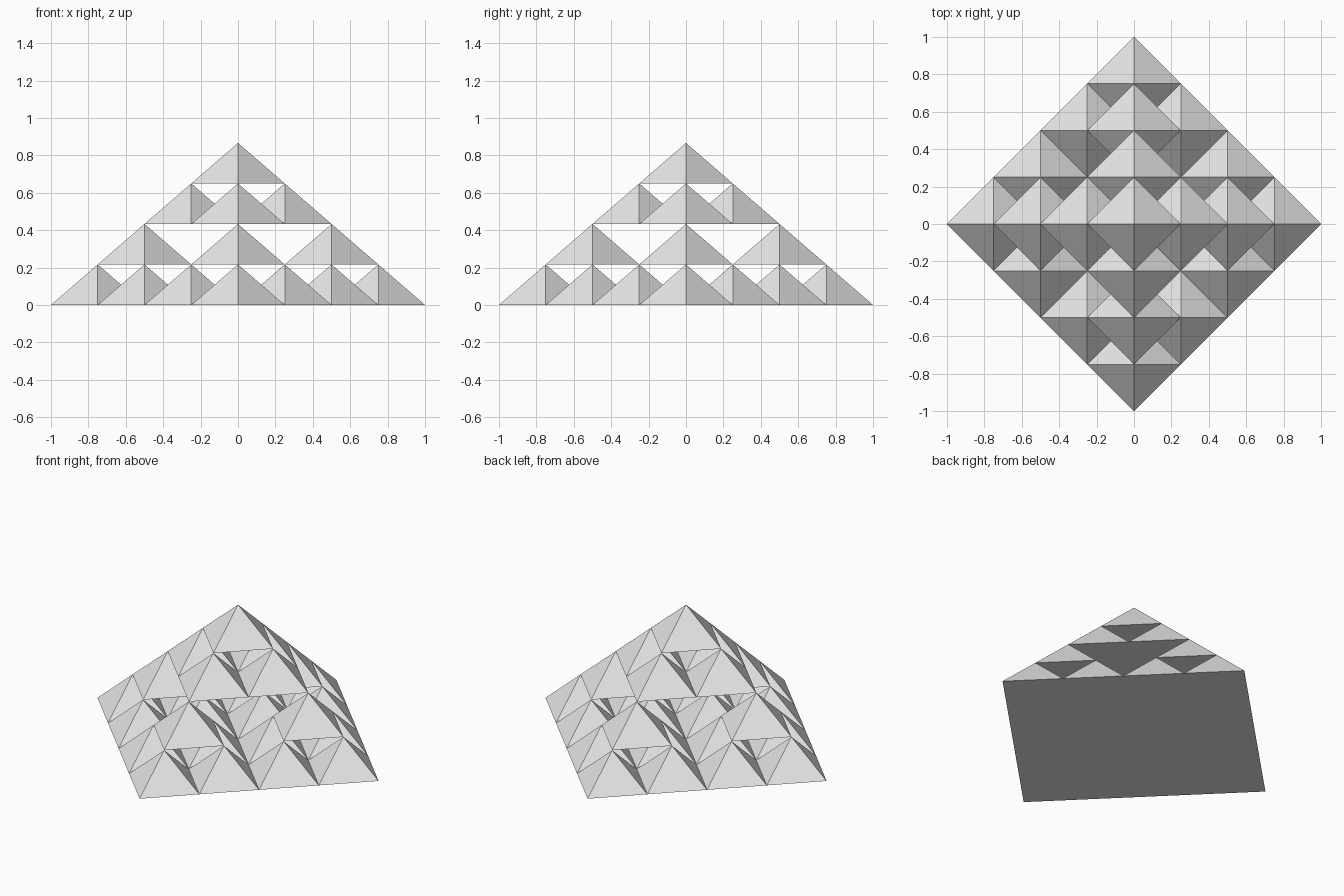
import bpy
import bmesh
from mathutils import Matrix, Vector

RADIUS = 1.0
HEIGHT = 0.866
DEPTH = 2

cube = bpy.data.objects.get("Cube")
if cube:
    bpy.data.objects.remove(cube, do_unlink=True)

# Single grey for the whole model
grey = bpy.data.materials.new("light_grey")
grey.use_nodes = True
colour = (0.8, 0.8, 0.8, 1)
grey.diffuse_color = colour
grey.node_tree.nodes["Principled BSDF"].inputs["Base Color"].default_value = colour


def small_pyramids(base, radius, height, depth):
    """Base centres left after splitting into four corners and a top."""
    if depth == 0:
        return [base]
    r, h = radius / 2, height / 2
    steps = [(r, 0, 0), (-r, 0, 0), (0, r, 0), (0, -r, 0), (0, 0, h)]
    return [centre for step in steps
            for centre in small_pyramids(base + Vector(step), r, h, depth - 1)]


radius = RADIUS / 2 ** DEPTH
height = HEIGHT / 2 ** DEPTH
centres = small_pyramids(Vector(), RADIUS, HEIGHT, DEPTH)

# One object per tier, each made of closed four-sided pyramids
tiers = ["bottom_tier", "lower_middle_tier", "upper_middle_tier", "top_tier"]
for level, name in enumerate(tiers):
    bm = bmesh.new()
    for centre in centres:
        if round(centre.z / height) == level:
            middle = centre + Vector((0, 0, height / 2))
            bmesh.ops.create_cone(bm, cap_ends=True, segments=4, radius1=radius,
                                  radius2=0, depth=height,
                                  matrix=Matrix.Translation(middle))
    # Close each tip to a single point without joining neighbours' faces
    bmesh.ops.remove_doubles(bm, verts=bm.verts, dist=0.0001)
    bmesh.ops.recalc_face_normals(bm, faces=bm.faces)
    mesh = bpy.data.meshes.new(name)
    bm.to_mesh(mesh)
    bm.free()
    mesh.materials.append(grey)
    bpy.context.collection.objects.link(bpy.data.objects.new(name, mesh))
